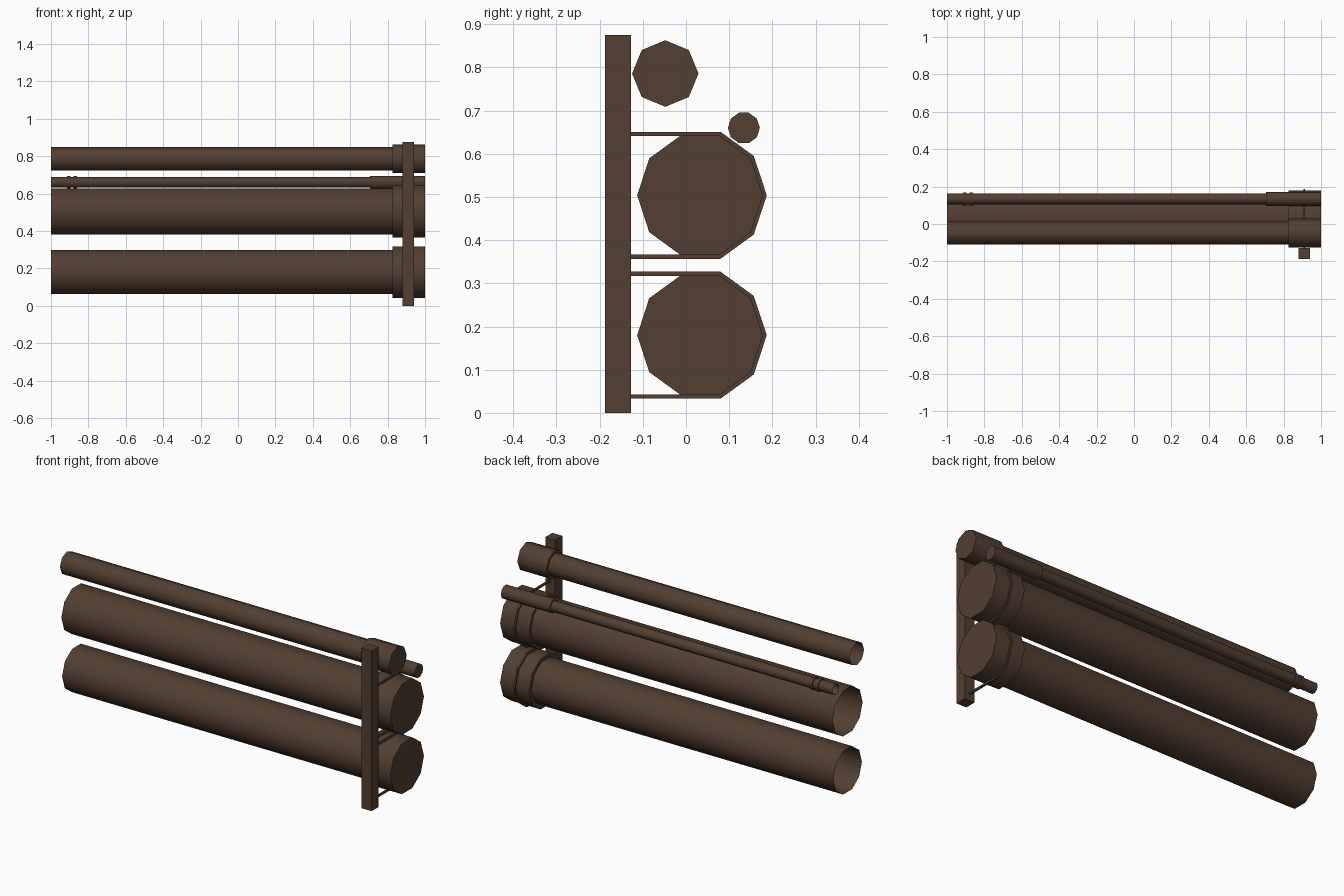
import bpy, bmesh, math

if "Cube" in bpy.data.objects:
    bpy.data.objects.remove(bpy.data.objects["Cube"])

brown = bpy.data.materials.new("dark_brown")
brown.diffuse_color = (0.085, 0.049, 0.031, 1)
brown.use_nodes = True
brown.node_tree.nodes["Principled BSDF"].inputs["Base Color"].default_value = brown.diffuse_color


def add_object(name, bm, smooth=False):
    bmesh.ops.recalc_face_normals(bm, faces=bm.faces)
    me = bpy.data.meshes.new(name)
    bm.to_mesh(me)
    bm.free()
    me.materials.append(brown)
    ob = bpy.data.objects.new(name, me)
    bpy.context.collection.objects.link(ob)
    if smooth:
        bpy.ops.object.select_all(action='DESELECT')
        ob.select_set(True)
        bpy.context.view_layer.objects.active = ob
        bpy.ops.object.shade_smooth_by_angle(angle=math.radians(50))
    return ob


def lathe_x(name, y, z, sides, profile):
    """Open-ended pipe along x from (x, radius) pairs, capped at its last ring."""
    bm = bmesh.new()
    rings = []
    for x, r in profile:
        rings.append([bm.verts.new((x, y + r * math.cos(2 * math.pi * i / sides),
                                    z + r * math.sin(2 * math.pi * i / sides)))
                      for i in range(sides)])
    for a, b in zip(rings, rings[1:]):
        for i in range(sides):
            j = (i + 1) % sides
            bm.faces.new((a[i], a[j], b[j], b[i]))
    bm.faces.new(rings[-1])
    return add_object(name, bm, True)


def strap(name, zc):
    """Thin square rod bent around a pipe collar and back to the post."""
    half = [(-0.13, 0.147, 0.137), (0.08, 0.147, 0.137), (0.157, 0.091, 0.086)]
    tip = 0.187
    outer = [(y, zc + o) for y, o, _ in half] + [(tip, zc)] + \
            [(y, zc - o) for y, o, _ in reversed(half)]
    inset = [0, 0.003, 0.008]
    inner = [(y - d, zc + i) for (y, _, i), d in zip(half, inset)] + [(tip - 0.009, zc)] + \
            [(y - d, zc - i) for (y, _, i), d in reversed(list(zip(half, inset)))]
    bm = bmesh.new()
    sections = []
    for (yo, zo), (yi, zi) in zip(outer, inner):
        sections.append([bm.verts.new(p) for p in
                         ((0.905, yo, zo), (0.915, yo, zo), (0.915, yi, zi), (0.905, yi, zi))])
    for a, b in zip(sections, sections[1:]):
        for i in range(4):
            j = (i + 1) % 4
            bm.faces.new((a[i], a[j], b[j], b[i]))
    bm.faces.new(sections[0])
    bm.faces.new(sections[-1])
    add_object(name, bm)


# Upright post
bm = bmesh.new()
bmesh.ops.create_cube(bm, size=1)
for v in bm.verts:
    v.co = (0.91 + v.co.x * 0.06, -0.1575 + v.co.y * 0.061, 0.4375 + v.co.z * 0.875)
add_object("post", bm)

# Two large pipes with collars, each held by a strap
for label, zc, r in (("lower", 0.18, 0.124), ("upper", 0.504, 0.13)):
    lathe_x(label + "_large_pipe", 0.0325, zc, 10,
            [(-1, r), (0.825, r), (0.825, 0.1455), (1, 0.1455)])
    strap(label + "_strap", zc)

# Medium pipe at the top of the post
lathe_x("top_pipe", -0.048, 0.786, 8,
        [(-1, 0.0625), (0.825, 0.0625), (0.825, 0.077), (1, 0.077)])

# Thin pipe with a long sleeve and two raised rings
profile = [(-1, 0.029)]
for x in (-0.905, -0.87):
    profile += [(x - 0.009, 0.029), (x - 0.009, 0.035), (x + 0.009, 0.035), (x + 0.009, 0.029)]
profile += [(0.705, 0.029), (0.705, 0.037), (1, 0.037)]
lathe_x("thin_pipe", 0.134, 0.66, 10, profile)
